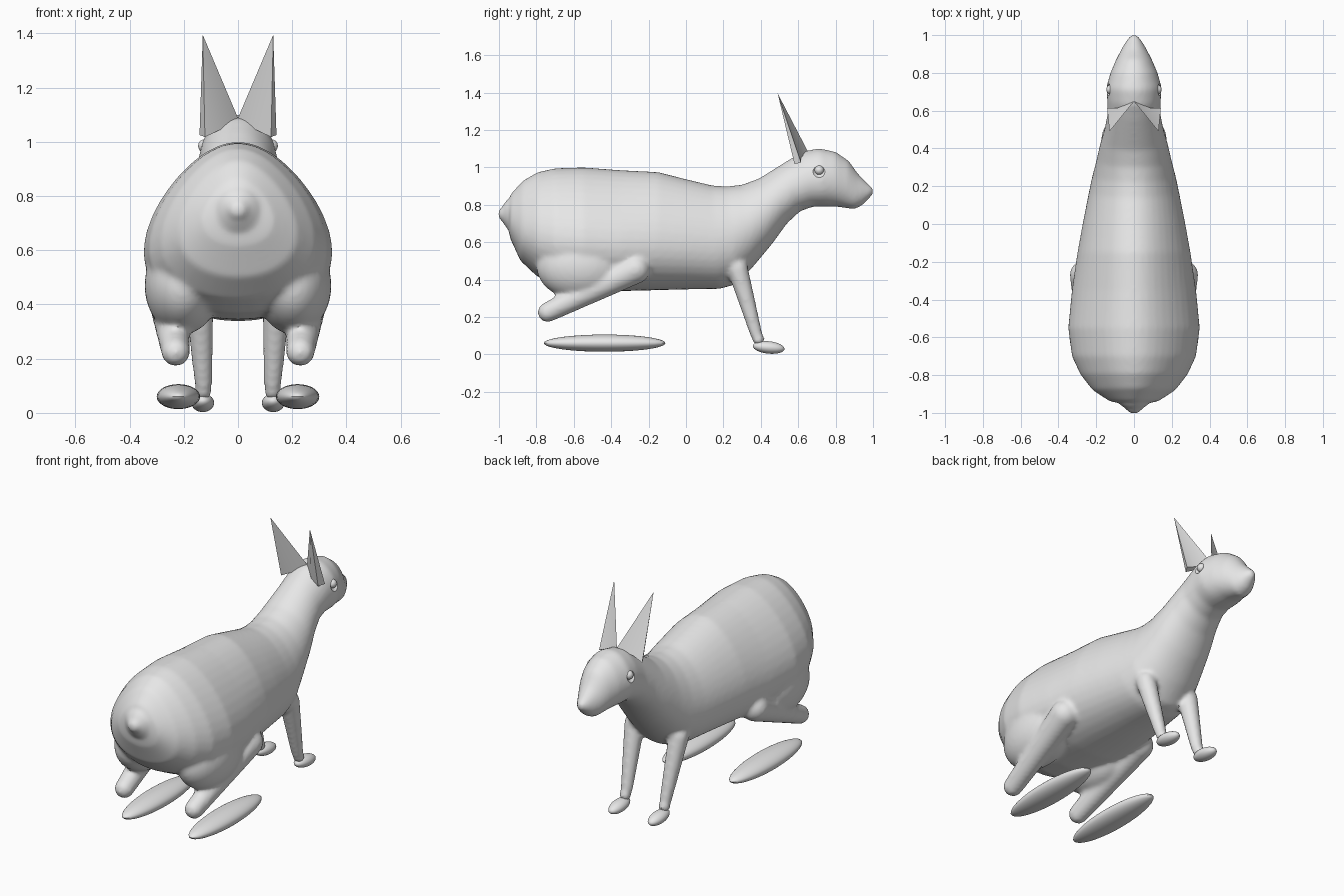
import bpy, bmesh, math
from mathutils import Vector, Matrix

if "Cube" in bpy.data.objects:
    bpy.data.objects.remove(bpy.data.objects["Cube"])

grey = bpy.data.materials.new("plain grey")
grey.diffuse_color = (0.8, 0.8, 0.8, 1)
grey.use_nodes = True
grey.node_tree.nodes["Principled BSDF"].inputs["Base Color"].default_value = grey.diffuse_color


def finish(name, bm, angle=40):
    bmesh.ops.recalc_face_normals(bm, faces=bm.faces)
    me = bpy.data.meshes.new(name)
    bm.to_mesh(me)
    bm.free()
    me.materials.append(grey)
    ob = bpy.data.objects.new(name, me)
    bpy.context.collection.objects.link(ob)
    smooth(ob, angle)
    return ob


def smooth(ob, angle):
    bpy.ops.object.select_all(action='DESELECT')
    ob.select_set(True)
    bpy.context.view_layer.objects.active = ob
    bpy.ops.object.shade_smooth_by_angle(angle=math.radians(angle))


def ellipsoid(bm, centre, radii, tilt=0.0):
    m = (Matrix.Translation(centre) @ Matrix.Rotation(tilt, 4, 'X')
         @ Matrix.Diagonal((*radii, 1)))
    bmesh.ops.create_uvsphere(bm, u_segments=32, v_segments=20, radius=1, matrix=m)


def limb(bm, a, b, ra, rb):
    """Tapered limb with rounded ends."""
    a, b = Vector(a), Vector(b)
    rot = (b - a).to_track_quat('Z', 'Y').to_matrix().to_4x4()
    bmesh.ops.create_cone(bm, cap_ends=True, segments=32, radius1=ra, radius2=rb,
                          depth=(b - a).length,
                          matrix=Matrix.Translation((a + b) / 2) @ rot)
    ellipsoid(bm, a, (ra,) * 3)
    ellipsoid(bm, b, (rb,) * 3)


# Trunk, neck and head: top y, top z, bottom y, bottom z, half width
sections = [
    (-.955, .80, -.955, .70, .05), (-.935, .86, -.94, .62, .13),
    (-.87, .93, -.885, .50, .22), (-.79, .975, -.80, .42, .285),
    (-.70, .995, -.70, .37, .33), (-.55, 1.0, -.55, .345, .35),
    (-.35, .985, -.35, .338, .33), (-.15, .975, -.15, .343, .30),
    (0, .937, .02, .348, .27), (.14, .903, .18, .35, .24),
    (.22, .898, .27, .375, .222), (.30, .907, .36, .47, .20),
    (.39, .94, .46, .59, .178), (.47, .99, .54, .70, .155),
    (.55, 1.04, .61, .765, .14), (.63, 1.085, .68, .79, .142),
    (.71, 1.102, .74, .79, .146), (.80, 1.083, .80, .79, .125),
    (.87, 1.035, .85, .783, .10), (.92, .965, .90, .776, .075),
    (.96, .925, .94, .795, .053), (.985, .90, .98, .835, .032),
]
N = 40
bm = bmesh.new()
rings = []
for yt, zt, yb, zb, w in sections:
    top, bot = Vector((0, yt, zt)), Vector((0, yb, zb))
    mid, up = (top + bot) / 2, (top - bot) / 2
    k = 0.28 if yt < -0.3 else max(0.08, 0.28 - 0.3 * (yt + 0.3))
    ring = []
    for i in range(N):
        t = 2 * math.pi * i / N
        x = w * math.sin(t) * (1 - k * math.cos(t)) / (1 + k * k * 0.5)
        ring.append(bm.verts.new(mid + up * math.cos(t) + Vector((x, 0, 0))))
    rings.append(ring)
for r0, r1 in zip(rings, rings[1:]):
    for i in range(N):
        j = (i + 1) % N
        bm.faces.new((r0[i], r0[j], r1[j], r1[i]))
bm.faces.new(rings[0])
bm.faces.new(rings[-1])
bmesh.ops.recalc_face_normals(bm, faces=bm.faces)

# Nose tip and stub tail
ellipsoid(bm, (0, .963, .872), (.036, .04, .036))
ellipsoid(bm, (0, -.925, .75), (.085, .06, .09))
ellipsoid(bm, (0, -.95, .75), (.05, .056, .05))

# Thighs, hind legs and front legs
for s in (-1, 1):
    ellipsoid(bm, (s * .205, -.56, .47), (.14, .24, .18))
    limb(bm, (s * .23, -.74, .225), (s * .262, -.27, .455), .053, .078)
    limb(bm, (s * .145, .275, .46), (s * .128, .375, .11), .056, .033)
    ellipsoid(bm, (s * .128, .388, .08), (.033, .033, .033))
body = finish("body", bm)

# Merge the parts into one smooth skin
rm = body.modifiers.new("skin", 'REMESH')
rm.mode = 'VOXEL'
rm.voxel_size = 0.012
rm.use_smooth_shade = True
sm = body.modifiers.new("soften", 'SMOOTH')
sm.factor = 0.5
sm.iterations = 8

# Eye sockets
cutters = []
for s in (-1, 1):
    bm = bmesh.new()
    ellipsoid(bm, (s * .165, .712, .985), (.045, .045, .045))
    c = finish("eye_socket_cutter", bm)
    c.hide_render = True
    cutters.append(c)
    b = body.modifiers.new("socket", 'BOOLEAN')
    b.operation = 'DIFFERENCE'
    b.solver = 'EXACT'
    b.object = c
bpy.context.view_layer.update()
skin = bpy.data.meshes.new_from_object(
    body.evaluated_get(bpy.context.evaluated_depsgraph_get()))
body.modifiers.clear()
body.data = skin
skin.materials.clear()
skin.materials.append(grey)
for c in cutters:
    bpy.data.objects.remove(c)
smooth(body, 40)

for s, side in ((-1, "left"), (1, "right")):
    # Eyeball
    bm = bmesh.new()
    ellipsoid(bm, (s * .122, .712, .985), (.025, .025, .025))
    finish("eye_" + side, bm)

    # Feet
    bm = bmesh.new()
    ellipsoid(bm, (s * .13, .442, .037), (.042, .085, .033), -0.1)
    finish("front_foot_" + side, bm)
    bm = bmesh.new()
    ellipsoid(bm, (s * .22, -.435, .06), (.08, .325, .046))
    finish("hind_foot_" + side, bm)

    # Pointed ear with a grooved front
    bm = bmesh.new()
    tip = bm.verts.new((s * .13, .49, 1.395))
    base = [bm.verts.new((s * x, y, z)) for x, y, z in (
        (0, .65, 1.088), (.065, .595, 1.045), (.122, .58, 1.018),
        (.142, .615, 1.025), (.085, .615, 1.05))]
    for i in range(5):
        bm.faces.new((tip, base[i], base[(i + 1) % 5]))
    bm.faces.new(base)
    finish("ear_" + side, bm, 30)
